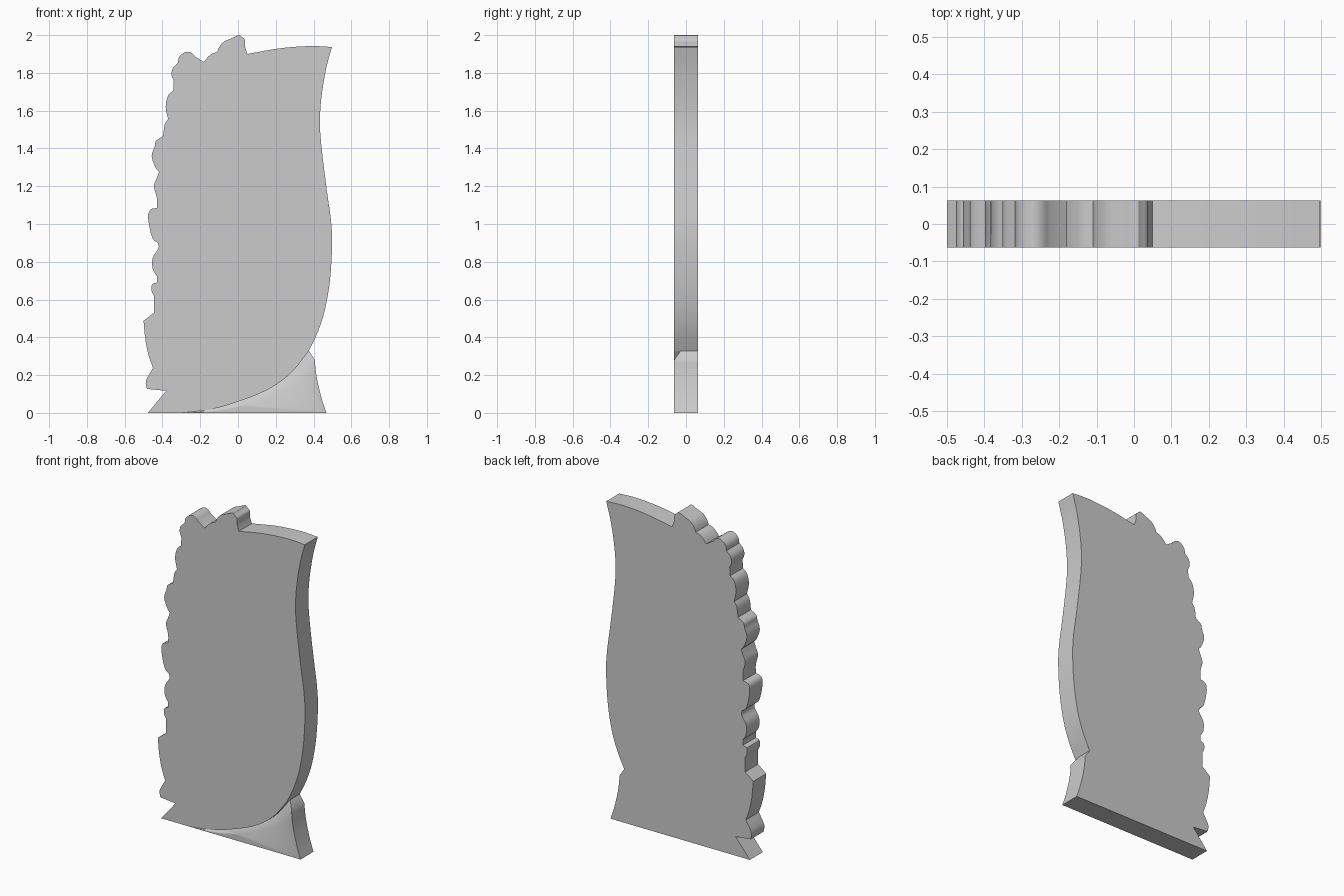
import bpy, bmesh

if "Cube" in bpy.data.objects:
    bpy.data.objects.remove(bpy.data.objects["Cube"])

HALF = 0.0625          # half of the plate thickness
GROOVE = 0.033         # deepest point of the groove above the base


def spline(pts, n=4):
    """Smooth curve through the points (Catmull-Rom)."""
    p = [(2 * pts[0][0] - pts[1][0], 2 * pts[0][1] - pts[1][1])] + list(pts)
    p.append((2 * pts[-1][0] - pts[-2][0], 2 * pts[-1][1] - pts[-2][1]))
    out = []
    for a, b, c, d in zip(p, p[1:], p[2:], p[3:]):
        for i in range(n):
            t = i / n
            out.append(tuple(0.5 * (2 * b[k] + (c[k] - a[k]) * t
                       + (2 * a[k] - 5 * b[k] + 4 * c[k] - d[k]) * t * t
                       + (3 * b[k] - a[k] - 3 * c[k] + d[k]) * t ** 3) for k in (0, 1)))
    return out + [pts[-1]]


# Smooth right side and curved top edge
right_side = spline([(.375, .328), (.423, .43), (.46, .545), (.487, .704), (.498, .89),
                     (.492, 1.02), (.47, 1.18), (.444, 1.39), (.434, 1.524),
                     (.44, 1.656), (.465, 1.815), (.497, 1.937)])
top_edge = spline([(.497, 1.937), (.38, 1.942), (.22, 1.93), (.05, 1.9)])

# Ragged left side: one short smooth curve per lobe, sharp corners between
upper_lobes = [
    [(.05, 1.9), (.037, 1.94), (.037, 1.973), (.02, 1.99), (.005, 2.0), (-.03, 1.985)],
    [(-.03, 1.985), (-.075, 1.965), (-.1, 1.935), (-.11, 1.91)],
    [(-.11, 1.91), (-.14, 1.9), (-.165, 1.878), (-.18, 1.857)],
    [(-.18, 1.857), (-.225, 1.885)],
    [(-.225, 1.885), (-.245, 1.905), (-.27, 1.912), (-.297, 1.9), (-.313, 1.88), (-.318, 1.852)],
    [(-.318, 1.852), (-.345, 1.825), (-.352, 1.79), (-.34, 1.757)],
    [(-.34, 1.757), (-.343, 1.705)],
    [(-.343, 1.705), (-.37, 1.68), (-.383, 1.62), (-.37, 1.555)],
    [(-.37, 1.555), (-.388, 1.525), (-.397, 1.465)],
    [(-.397, 1.465), (-.434, 1.44), (-.44, 1.413)],
]
lower_lobes = [
    [(-.44, 1.413), (-.457, 1.36), (-.437, 1.3), (-.418, 1.275)],
    [(-.418, 1.275), (-.43, 1.243), (-.445, 1.2), (-.43, 1.14), (-.43, 1.085)],
    [(-.43, 1.085), (-.465, 1.075), (-.476, 1.03), (-.455, .93), (-.425, .9)],
    [(-.425, .9), (-.42, .873), (-.445, .835), (-.455, .8), (-.45, .757), (-.43, .725)],
    [(-.43, .725), (-.43, .69)],
    [(-.43, .69), (-.455, .68), (-.457, .645), (-.445, .62)],
    [(-.445, .62), (-.445, .53)],
    [(-.445, .53), (-.5, .487)],
    [(-.5, .487), (-.49, .385), (-.472, .3), (-.45, .238)],
    [(-.45, .238), (-.487, .17), (-.482, .127)],
    [(-.482, .127), (-.38, .117)],
    [(-.38, .117), (-.477, 0)],
]
left_side = [(.05, 1.9)]
for lobe in upper_lobes + lower_lobes:
    left_side += (spline(lobe, 3) if len(lobe) > 2 else lobe)[1:]

# Curves of the groove above the base, and the base's flared right end
groove_top = spline([(-.3, 0), (-.17, .015), (-.05, .043), (.143, .116), (.275, .206), (.375, .328)], 5)
groove_low = spline([(-.3, 0), (-.14, .008), (.01, .035), (.17, .09), (.32, .177), (.407, .28)], 5)
base_end = spline([(.407, .28), (.412, .22), (.425, .148), (.445, .07), (.468, 0)])

bm = bmesh.new()
points = {}


def vert(p, y):
    key = (round(p[0], 5), round(y, 5), round(p[1], 5))
    if key not in points:
        points[key] = bm.verts.new(key)
    return points[key]


def face(verts):
    verts = list(dict.fromkeys(verts))
    if len(verts) > 2:
        bm.faces.new(verts)


def strip(a, ya, b, yb):
    """Band of quads between two curves at the given depths."""
    for i in range(len(a) - 1):
        face([vert(a[i], ya[i]), vert(a[i + 1], ya[i + 1]),
              vert(b[i + 1], yb[i + 1]), vert(b[i], yb[i])])


def wall(curve):
    front, back = [-HALF] * len(curve), [HALF] * len(curve)
    strip(curve, front, curve, back)


# Front faces of the slab and base
slab = groove_top + right_side[1:] + top_edge[1:] + left_side[1:]
face([vert(p, -HALF) for p in slab])
face([vert(p, -HALF) for p in groove_low + base_end[1:]])

# Groove: step down from the slab, then slope out to the base
n = len(groove_top)
front = [-HALF] * n
depth = [-HALF + GROOVE * i / (n - 1) for i in range(n)]
strip(groove_top, front, groove_top, depth)
strip(groove_top, depth, groove_low, front)

# Edge walls, bottom and back
for curve in (right_side, top_edge, left_side, base_end):
    wall(curve)
a, b = groove_top[-1], groove_low[-1]
face([vert(a, depth[-1]), vert(b, -HALF), vert(b, HALF), vert(a, HALF)])
face([vert((-.477, 0), -HALF), vert((-.3, 0), -HALF), vert((.468, 0), -HALF),
      vert((.468, 0), HALF), vert((-.477, 0), HALF)])
outline = base_end[::-1] + right_side + top_edge[1:] + left_side[1:]
face([vert(p, HALF) for p in outline])

bmesh.ops.recalc_face_normals(bm, faces=bm.faces)
bmesh.ops.triangulate(bm, faces=[f for f in bm.faces if len(f.verts) > 4])
mesh = bpy.data.meshes.new("plaque")
bm.to_mesh(mesh)
bm.free()
plaque = bpy.data.objects.new("plaque", mesh)
bpy.context.collection.objects.link(plaque)

grey = bpy.data.materials.new("stone_grey")
grey.diffuse_color = (0.6, 0.6, 0.6, 1)
grey.use_nodes = True
grey.node_tree.nodes["Principled BSDF"].inputs["Base Color"].default_value = grey.diffuse_color
mesh.materials.append(grey)

bpy.context.view_layer.objects.active = plaque
plaque.select_set(True)
bpy.ops.object.shade_smooth_by_angle(angle=0.52)
